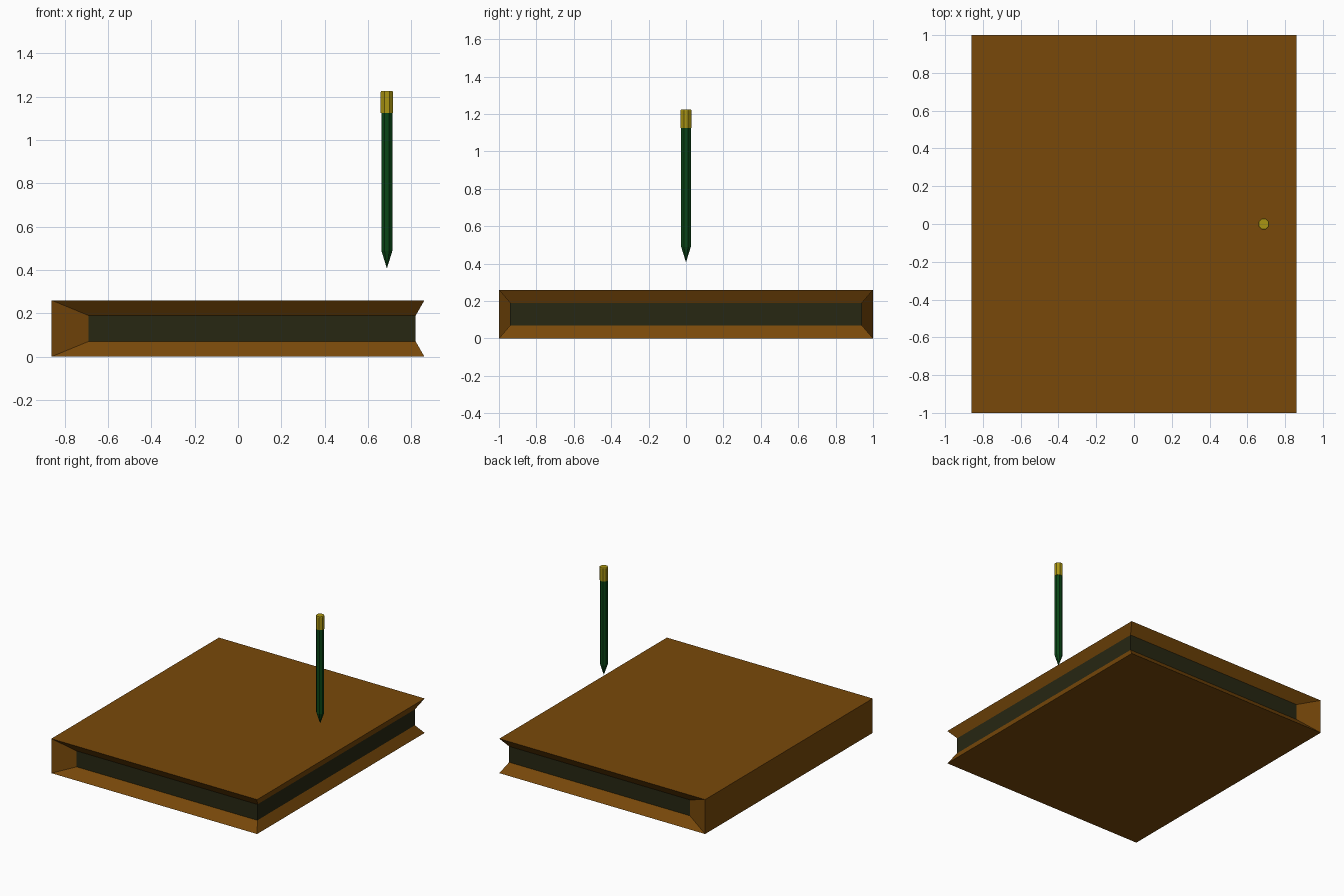
import bpy, bmesh, math

cube = bpy.data.objects.get("Cube")
if cube:
    bpy.data.objects.remove(cube, do_unlink=True)


def material(name, color):
    m = bpy.data.materials.new(name)
    m.use_nodes = True
    m.diffuse_color = (*color, 1)
    m.node_tree.nodes["Principled BSDF"].inputs["Base Color"].default_value = (*color, 1)
    return m


brown = material("brown leather", (0.19, 0.066, 0.003))
olive = material("dark olive pages", (0.02, 0.02, 0.006))
green = material("dark green paint", (0.003, 0.06, 0.008))
yellow = material("yellow cap", (0.40, 0.30, 0.006))


def add_object(name, bm, mats, loc=(0, 0, 0)):
    bmesh.ops.recalc_face_normals(bm, faces=bm.faces[:])
    mesh = bpy.data.meshes.new(name)
    bm.to_mesh(mesh)
    bm.free()
    for m in mats:
        mesh.materials.append(m)
    ob = bpy.data.objects.new(name, mesh)
    ob.location = loc
    bpy.context.collection.objects.link(ob)
    return ob


# Book: stacked rectangles, pinched inward on three sides, with a flat spine
outer = (-0.86, 0.86, 1.0)
inner = (-0.69, 0.82, 0.94)
bm = bmesh.new()
rings = []
for (x0, x1, y), z in ((outer, 0), (inner, 0.07), (inner, 0.19), (outer, 0.26)):
    corners = ((x0, -y), (x1, -y), (x1, y), (x0, y))
    rings.append([bm.verts.new((cx, cy, z)) for cx, cy in corners])
for level, (low, high) in enumerate(zip(rings, rings[1:])):
    for i in range(3):
        face = bm.faces.new((low[i], low[i + 1], high[i + 1], high[i]))
        face.material_index = 1 if level == 1 else 0
bottom, page_low, page_high, top = rings
bm.faces.new(bottom)
bm.faces.new(top)
bm.faces.new((bottom[0], bottom[3], top[3], top[0]))
for i in (0, 3):  # slanted ends behind the spine
    bm.faces.new((bottom[i], page_low[i], page_high[i], top[i]))
add_object("book", bm, [brown, olive])


# Pencil: eight-sided lofts along z
def prism(name, mat, profile, sides=8):
    bm = bmesh.new()
    loops = []
    for r, z in profile:
        angles = [math.tau * (i + 0.5) / sides for i in range(sides)]
        loops.append([bm.verts.new((r * math.cos(a), r * math.sin(a), z)) for a in angles])
    for low, high in zip(loops, loops[1:]):
        for i in range(sides):
            j = (i + 1) % sides
            bm.faces.new((low[i], low[j], high[j], high[i]))
    bm.faces.new(loops[0])
    bm.faces.new(loops[-1])
    return add_object(name, bm, [mat], (0.687, 0, 0))


prism("pencil_body", green, [(0.001, 0.41), (0.028, 0.49), (0.028, 1.125)])
prism("pencil_cap", yellow, [(0.031, 1.125), (0.031, 1.22), (0.028, 1.225)])
